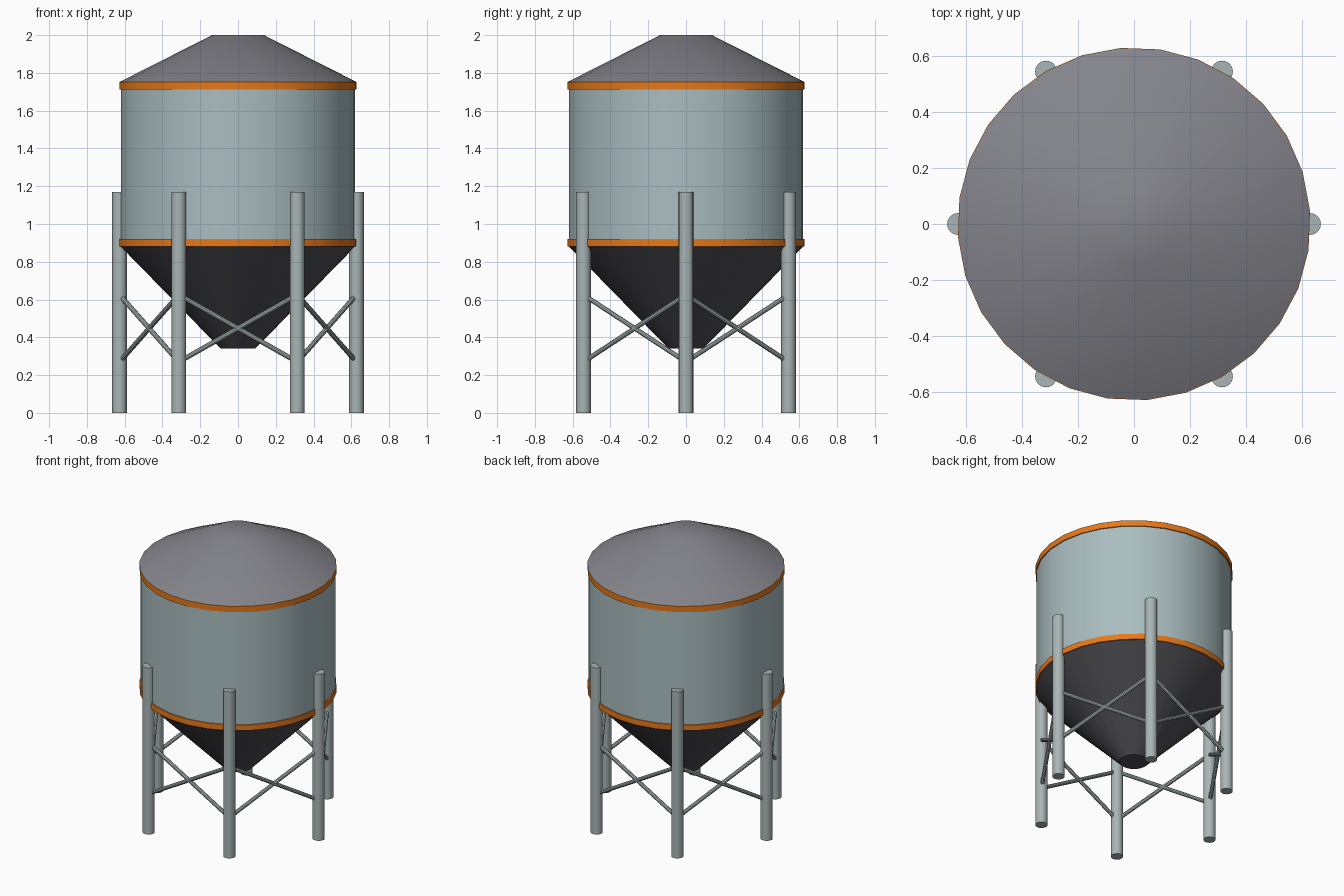
import bpy
from math import radians, cos, sin, tau
from mathutils import Vector

if "Cube" in bpy.data.objects:
    bpy.data.objects.remove(bpy.data.objects["Cube"])

SIDES = 28
TURN = radians(30)


def material(name, rgb):
    m = bpy.data.materials.new(name)
    m.diffuse_color = (*rgb, 1)
    m.use_nodes = True
    m.node_tree.nodes["Principled BSDF"].inputs["Base Color"].default_value = m.diffuse_color
    return m


steel = material("pale_steel", (0.40, 0.51, 0.53))
orange = material("orange", (0.80, 0.19, 0.01))
roof_grey = material("roof_grey", (0.23, 0.23, 0.26))
dark_grey = material("dark_grey", (0.075, 0.075, 0.085))
leg_grey = material("leg_grey", (0.40, 0.46, 0.46))


def finish(obj, name, mat):
    obj.name = name
    obj.data.materials.append(mat)
    bpy.ops.object.shade_smooth_by_angle(angle=radians(30))
    return obj


def frustum(name, r_low, r_high, z_low, z_high, mat):
    bpy.ops.mesh.primitive_cone_add(
        vertices=SIDES, radius1=r_low, radius2=r_high, depth=z_high - z_low,
        location=(0, 0, (z_low + z_high) / 2), rotation=(0, 0, TURN - radians(90)))
    return finish(bpy.context.object, name, mat)


def rod(name, a, b, radius, sides, mat):
    a, b = Vector(a), Vector(b)
    d = b - a
    bpy.ops.mesh.primitive_cylinder_add(
        vertices=sides, radius=radius, depth=d.length, location=(a + b) / 2,
        rotation=d.to_track_quat('Z', 'Y').to_euler())
    return finish(bpy.context.object, name, mat)


# Tank: hopper, drum, bands and roof
frustum("hopper", 0.092, 0.622, 0.34, 0.88, dark_grey)
frustum("tank_drum", 0.622, 0.622, 0.88, 1.75, steel)
frustum("lower_band", 0.629, 0.629, 0.88, 0.92, orange)
frustum("upper_band", 0.629, 0.629, 1.712, 1.753, orange)
frustum("roof", 0.627, 0.138, 1.753, 2.0, roof_grey)


def foot(i, z):
    ang = tau * i / 6
    return (0.627 * cos(ang), 0.627 * sin(ang), z)


# Six legs with crossed braces between neighbours
for i in range(6):
    rod(f"leg_{i + 1}", foot(i, 0), foot(i, 1.17), 0.039, 16, leg_grey)
    rod(f"brace_up_{i + 1}", foot(i, 0.27), foot(i + 1, 0.625), 0.013, 10, leg_grey)
    rod(f"brace_down_{i + 1}", foot(i, 0.625), foot(i + 1, 0.27), 0.013, 10, leg_grey)
